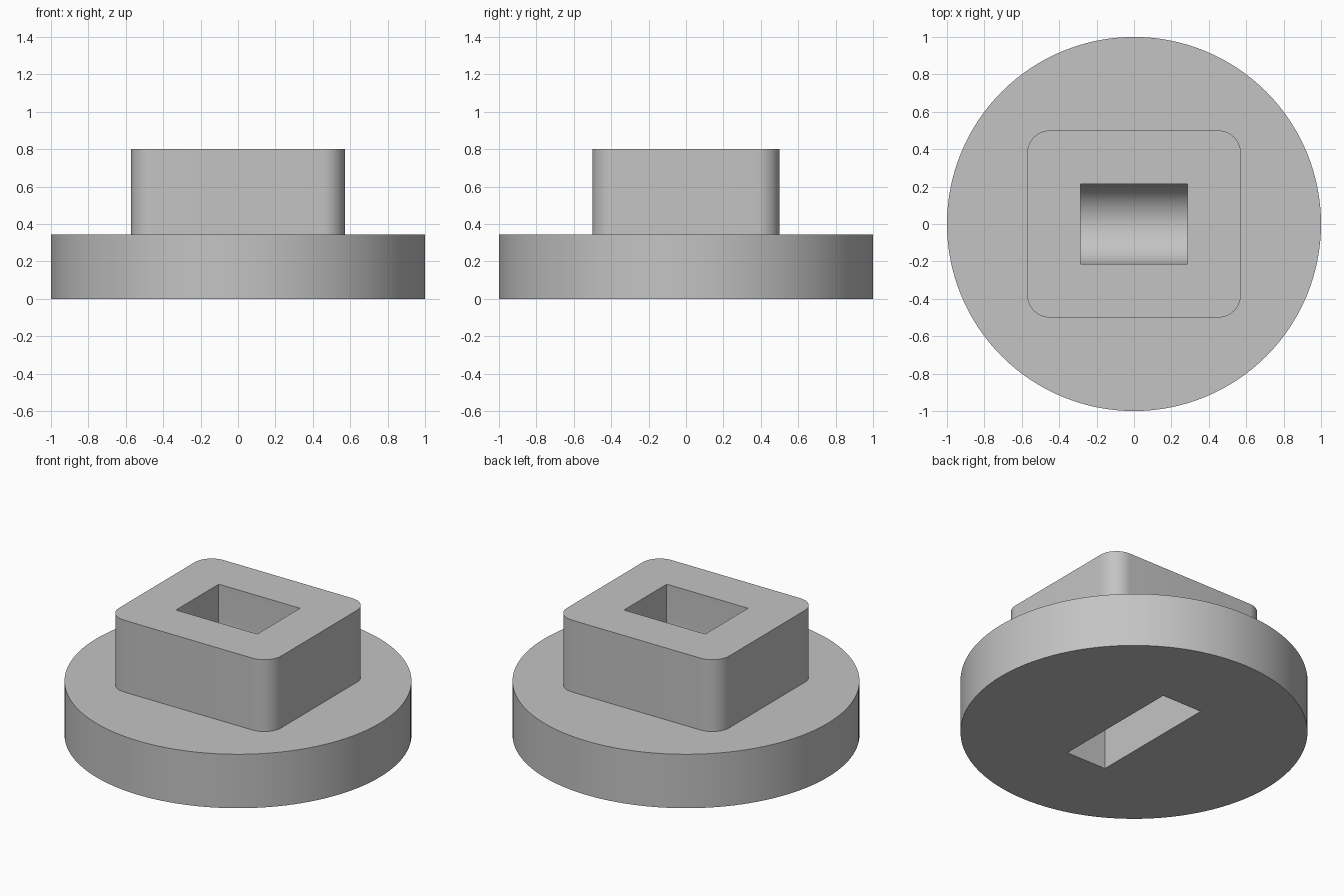
import bpy, bmesh
from math import sin, cos, pi
from mathutils import Vector

if "Cube" in bpy.data.objects:
    bpy.data.objects.remove(bpy.data.objects["Cube"], do_unlink=True)

grey = bpy.data.materials.new("plain_grey")
grey.use_nodes = True
colour = (0.55, 0.55, 0.55, 1)
grey.diffuse_color = colour
grey.node_tree.nodes["Principled BSDF"].inputs["Base Color"].default_value = colour


def arc(cx, cy, r, start, end, steps):
    angles = [start + (end - start) * i / steps for i in range(steps + 1)]
    return [(cx + r * cos(a), cy + r * sin(a)) for a in angles]


def prism(name, outline, direction):
    """Extrude a closed 3D outline along a direction."""
    bm = bmesh.new()
    face = bm.faces.new([bm.verts.new(p) for p in outline])
    grown = bmesh.ops.extrude_face_region(bm, geom=[face], use_keep_orig=True)
    top = [v for v in grown["geom"] if isinstance(v, bmesh.types.BMVert)]
    bmesh.ops.translate(bm, verts=top, vec=Vector(direction))
    bmesh.ops.recalc_face_normals(bm, faces=bm.faces)
    mesh = bpy.data.meshes.new(name)
    bm.to_mesh(mesh)
    bm.free()
    mesh.materials.append(grey)
    obj = bpy.data.objects.new(name, mesh)
    bpy.context.collection.objects.link(obj)
    return obj


def rectangle(hx, hy):
    return [(-hx, -hy), (hx, -hy), (hx, hy), (-hx, hy)]


def combine(target, tool, operation):
    """Apply a boolean and discard the tool."""
    mod = target.modifiers.new(operation, "BOOLEAN")
    mod.operation, mod.object, mod.solver = operation, tool, "EXACT"
    bpy.context.view_layer.objects.active = target
    bpy.ops.object.modifier_apply(modifier=mod.name)
    bpy.data.objects.remove(tool, do_unlink=True)


# Round base
body = prism("flanged_body", [(x, y, 0) for x, y in arc(0, 0, 1, 0, 2 * pi, 128)[:-1]],
             (0, 0, 0.343))

# Raised block with rounded corners
hx, hy, r = 0.571, 0.5, 0.12
corners = [(1, 1), (-1, 1), (-1, -1), (1, -1)]
outline = []
for i, (sx, sy) in enumerate(corners):
    outline += arc(sx * (hx - r), sy * (hy - r), r, i * pi / 2, (i + 1) * pi / 2, 12)
block = prism("raised_block", [(x, y, 0.15) for x, y in outline], (0, 0, 0.65))
combine(body, block, "UNION")

# Top pocket with a half-round floor running along x
half, floor = 0.215, 0.355
profile = [(half, 0.9), (-half, 0.9)] + arc(0, floor + half, half, pi, 2 * pi, 32)
pocket = prism("pocket_cutter", [(-0.286, y, z) for y, z in profile], (0.572, 0, 0))
combine(body, pocket, "DIFFERENCE")

# Flat slot in the underside, long along y
slot = prism("slot_cutter", [(x, y, -0.1) for x, y in rectangle(0.141, 0.429)],
             (0, 0, 0.386))
combine(body, slot, "DIFFERENCE")

body.select_set(True)
bpy.context.view_layer.objects.active = body
bpy.ops.object.shade_smooth_by_angle(angle=pi / 6)
